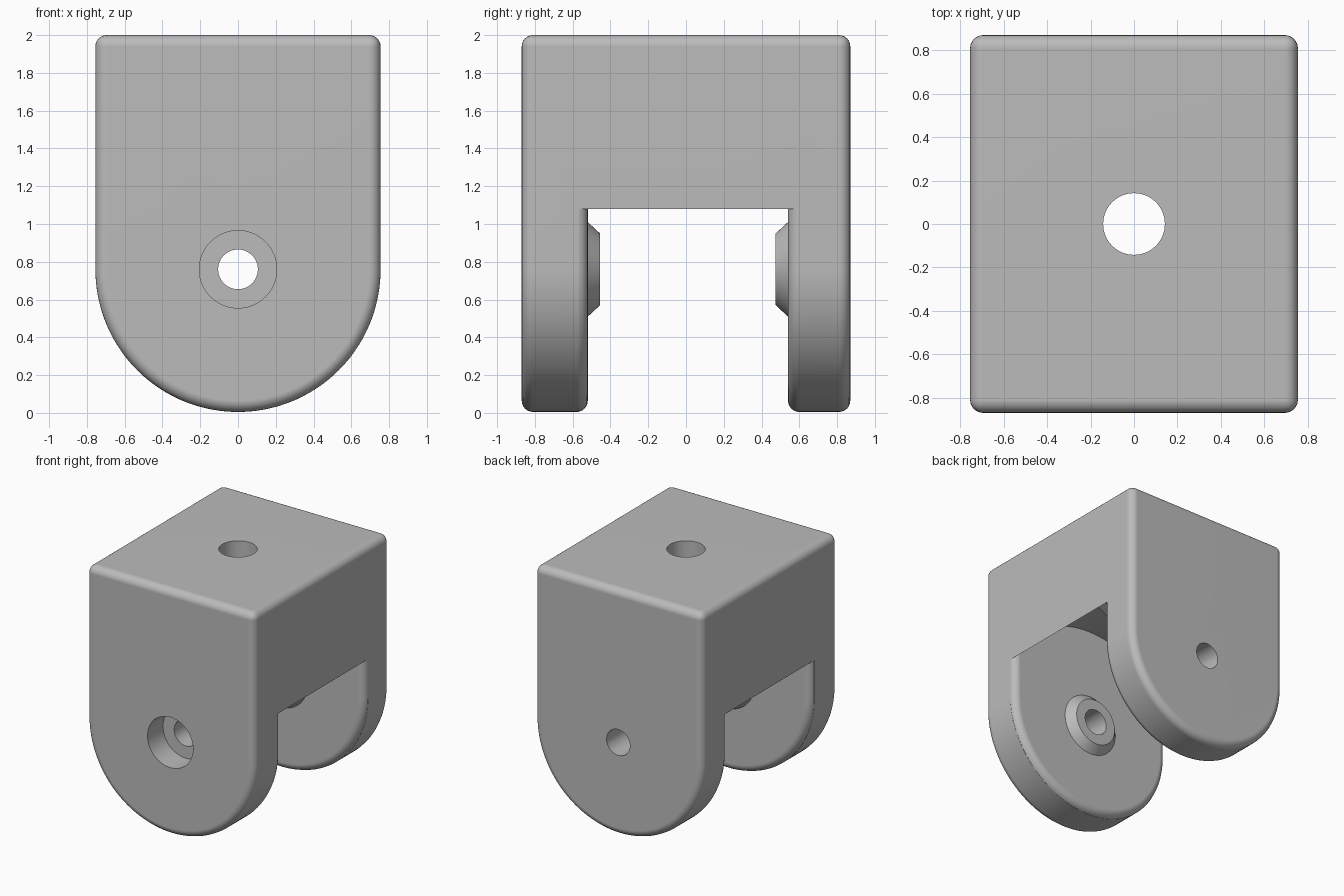
import bpy, bmesh, math
from mathutils import Matrix, Vector

cube = bpy.data.objects.get("Cube")
if cube:
    bpy.data.objects.remove(cube, do_unlink=True)

HALF_W, FRONT, BACK, TOP = 0.755, -0.87, 0.87, 2.0
PIVOT = 0.76                      # height of the pivot axis
SLOT_FRONT, SLOT_BACK, SHOULDER = -0.52, 0.54, 1.08
ROUND = 0.06


def make_object(name, bm):
    bmesh.ops.recalc_face_normals(bm, faces=bm.faces)
    mesh = bpy.data.meshes.new(name)
    bm.to_mesh(mesh)
    bm.free()
    obj = bpy.data.objects.new(name, mesh)
    bpy.context.collection.objects.link(obj)
    return obj


def extrude_profile(name, points, y0, y1):
    """Extrude an (x, z) outline along y."""
    bm = bmesh.new()
    face = bm.faces.new([bm.verts.new((x, y0, z)) for x, z in points])
    new = bmesh.ops.extrude_face_region(bm, geom=[face])["geom"]
    verts = [v for v in new if isinstance(v, bmesh.types.BMVert)]
    bmesh.ops.translate(bm, verts=verts, vec=(0, y1 - y0, 0))
    return make_object(name, bm)


def round_part(name, axis, start, end, r0, r1, segments=64):
    """Cylinder or cone along an axis between two points."""
    bm = bmesh.new()
    a, b = Vector(start), Vector(end)
    turn = Vector((0, 0, 1)).rotation_difference(b - a).to_matrix().to_4x4()
    bmesh.ops.create_cone(bm, cap_ends=True, segments=segments, radius1=r0, radius2=r1,
                          depth=(b - a).length, matrix=Matrix.Translation((a + b) / 2) @ turn)
    return make_object(name, bm)


def along_y(name, y0, y1, r0, r1=None):
    return round_part(name, "Y", (0, y0, PIVOT), (0, y1, PIVOT), r0, r1 or r0)


def apply(obj, mod):
    bpy.context.view_layer.objects.active = obj
    bpy.ops.object.modifier_apply(modifier=mod.name)


def combine(obj, other, operation):
    mod = obj.modifiers.new("combine", "BOOLEAN")
    mod.operation, mod.solver, mod.object = operation, "EXACT", other
    apply(obj, mod)
    bpy.data.objects.remove(other, do_unlink=True)


def arc(radius, a0, a1, n=72):
    angles = [a0 + (a1 - a0) * i / n for i in range(n + 1)]
    return [(radius * math.cos(a), PIVOT + radius * math.sin(a)) for a in angles]


def arch(name, y0, y1, top):
    """Round-bottomed slab with all rims rounded over."""
    outline = arc(HALF_W, -math.pi, 0) + [(HALF_W, top), (-HALF_W, top)]
    obj = extrude_profile(name, outline, y0, y1)
    mod = obj.modifiers.new("round", "BEVEL")
    mod.width, mod.segments, mod.limit_method = ROUND, 6, "ANGLE"
    mod.angle_limit = math.radians(30)
    apply(obj, mod)
    return obj


# Main body
body = arch("clevis_bracket", FRONT, BACK, TOP)

# Slot with a cylindrical roof, leaving the rounded inner rims of the legs
rise = math.atan2(SHOULDER - PIVOT, HALF_W)
roof = arc(math.hypot(HALF_W, SHOULDER - PIVOT), rise, math.pi - rise)
slot = extrude_profile("slot_cutter", [(1, -0.5), (1, SHOULDER)] + roof
                       + [(-1, SHOULDER), (-1, -0.5)], SLOT_FRONT - 0.05, SLOT_BACK + 0.05)
combine(slot, arch("front_leg_shape", -1.2, SLOT_FRONT, 2.5), "DIFFERENCE")
combine(slot, arch("back_leg_shape", SLOT_BACK, 1.2, 2.5), "DIFFERENCE")
combine(body, slot, "DIFFERENCE")

# Conical bosses on the inner leg faces
combine(body, along_y("front_boss", SLOT_FRONT - 0.03, -0.455, 0.278, 0.19), "UNION")
combine(body, along_y("back_boss", SLOT_BACK + 0.03, 0.475, 0.278, 0.19), "UNION")

# Pivot hole, screw head recess, and the mounting hole with its recess
combine(body, along_y("pivot_hole", -1.5, 1.5, 0.105), "DIFFERENCE")
combine(body, along_y("head_recess", -1.5, -0.67, 0.205), "DIFFERENCE")
combine(body, round_part("mount_hole", "Z", (0, 0, 1.3), (0, 0, 2.5), 0.142, 0.142), "DIFFERENCE")
combine(body, round_part("nut_recess", "Z", (0, 0, 1.3), (0, 0, 1.68), 0.28, 0.28, 6), "DIFFERENCE")

# Material and shading
grey = bpy.data.materials.new("plain_grey")
grey.use_nodes = True
colour = (0.5, 0.5, 0.5, 1)
grey.diffuse_color = colour
grey.node_tree.nodes["Principled BSDF"].inputs["Base Color"].default_value = colour
body.data.materials.clear()
body.data.materials.append(grey)
for poly in body.data.polygons:
    poly.material_index = 0

bpy.ops.object.select_all(action="DESELECT")
body.select_set(True)
bpy.context.view_layer.objects.active = body
bpy.ops.object.shade_smooth_by_angle(angle=math.radians(30))
weighted = body.modifiers.new("clean_shading", "WEIGHTED_NORMAL")
weighted.keep_sharp = True
